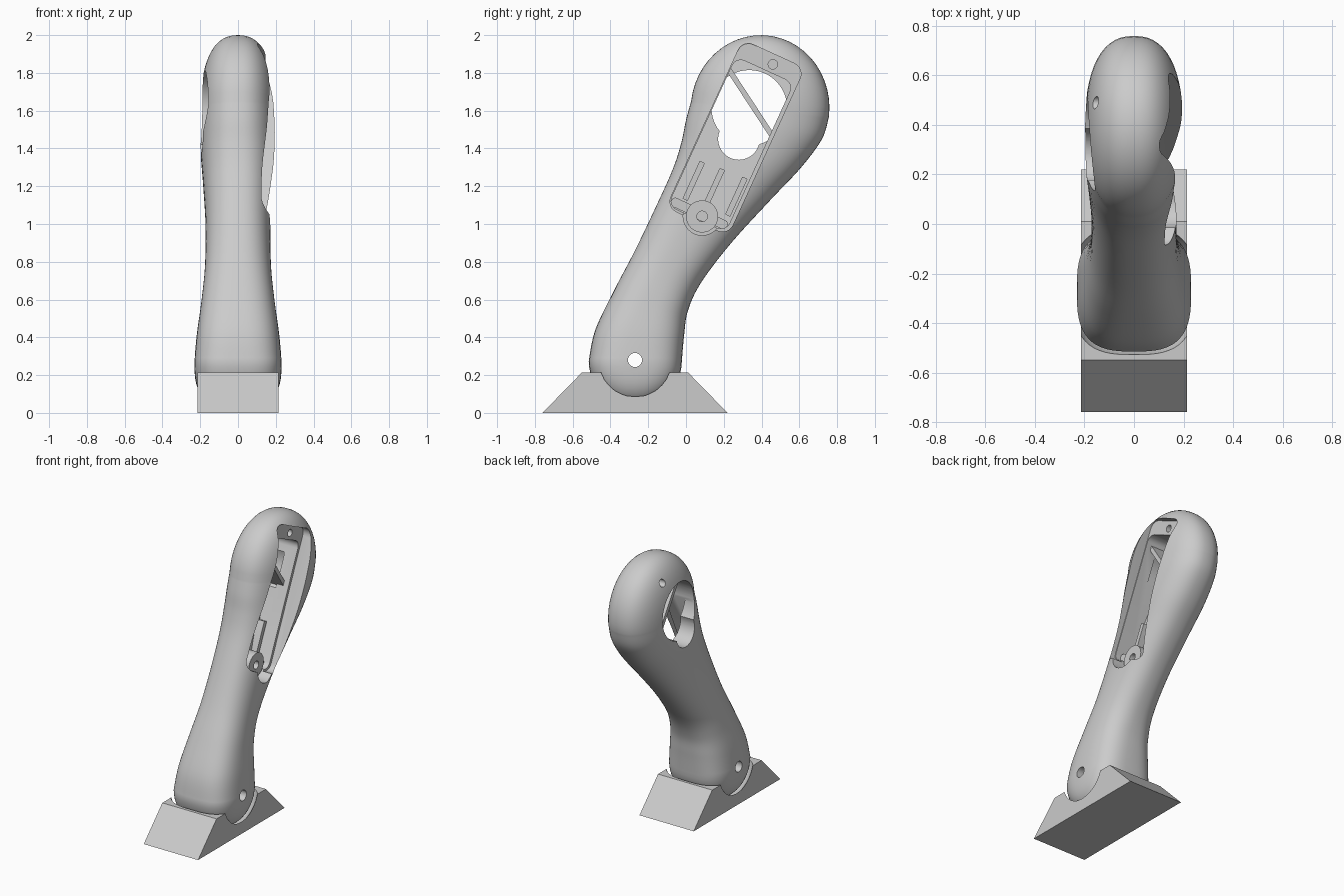
import bpy, bmesh, math
from mathutils import Vector

cube = bpy.data.objects.get("Cube")
if cube:
    bpy.data.objects.remove(cube)

gray = bpy.data.materials.new("plain gray")
gray.use_nodes = True
gray.diffuse_color = (0.6, 0.6, 0.6, 1)
gray.node_tree.nodes["Principled BSDF"].inputs["Base Color"].default_value = (0.6, 0.6, 0.6, 1)


def make(name, rings):
    """Skin a list of equal rings into a closed solid with outward normals."""
    bm = bmesh.new()
    vs = [[bm.verts.new(p) for p in ring] for ring in rings]
    n = len(vs[0])
    for a, b in zip(vs, vs[1:]):
        for i in range(n):
            j = (i + 1) % n
            bm.faces.new((a[i], a[j], b[j], b[i]))
    bm.faces.new(vs[0][::-1])
    bm.faces.new(vs[-1])
    bm.normal_update()
    if bm.calc_volume(signed=True) < 0:
        bmesh.ops.reverse_faces(bm, faces=bm.faces[:])
    mesh = bpy.data.meshes.new(name)
    bm.to_mesh(mesh)
    bm.free()
    mesh.materials.append(gray)
    ob = bpy.data.objects.new(name, mesh)
    bpy.context.collection.objects.link(ob)
    return ob


def prism(name, outline, x0, x1, slope=0.0):
    """Extrude a (y, z) outline along x; slope tilts the floor along the handle."""
    low = [(x0 + slope * (Vector(p) - MID).dot(AXIS), *p) for p in outline]
    return make(name, [low, [(x1, *p) for p in outline]])


def disc(name, y, z, r, x0, x1):
    ring = [(y + r * math.cos(k * math.tau / 48), z + r * math.sin(k * math.tau / 48)) for k in range(48)]
    return prism(name, ring, x0, x1)


def cut(ob, cutters):
    """Subtract the cutters one by one, trying another solver if one fails."""
    for c in cutters:
        for solver in ('EXACT', 'MANIFOLD', 'FLOAT'):
            mod = ob.modifiers.new("cut", 'BOOLEAN')
            mod.operation, mod.object, mod.solver = 'DIFFERENCE', c, solver
            bpy.context.view_layer.update()
            graph = bpy.context.evaluated_depsgraph_get()
            mesh = bpy.data.meshes.new_from_object(ob.evaluated_get(graph))
            ob.modifiers.clear()
            if len(mesh.polygons) > 0:
                ob.data = mesh
                break
        bpy.data.objects.remove(c)


# Slanted frame of the side pocket: AXIS runs up the handle, SIDE across it
MID = Vector((0.262, 1.457))
AXIS = Vector((0.416, 0.909)).normalized()
SIDE = Vector((AXIS.y, -AXIS.x))


def slanted(a0, a1, b0, b1, r):
    """Rounded rectangle in the pocket frame."""
    pts = []
    for ca, cb, start in ((a1 - r, b1 - r, 0), (a0 + r, b1 - r, 1), (a0 + r, b0 + r, 2), (a1 - r, b0 + r, 3)):
        for k in range(7):
            t = (start + k / 6) * math.pi / 2
            p = MID + AXIS * (ca + r * math.cos(t)) + SIDE * (cb + r * math.sin(t))
            pts.append((p.x, p.y))
    return pts


# Handle sections: front y, front z, back y, back z, half thickness, roundness, dome height
SECTIONS = [
    (-.515, .275, -.022, .275, .231, 3, 0),
    (-.48, .44, -.01, .41, .217, 2.8, 0),
    (-.38, .65, .01, .54, .193, 2.6, 0),
    (-.27, .86, .08, .69, .175, 2.4, 0),
    (-.16, 1.09, .24, .90, .172, 2.4, 0),
    (-.07, 1.29, .45, 1.13, .185, 2.4, 0),
    (-.025, 1.43, .61, 1.30, .197, 2.4, 0),
    (.0, 1.55, .72, 1.45, .2, 2.4, 0),
    (.027, 1.65, .757, 1.57, .198, 2.4, 0),
]


def spline(rows, steps=6):
    out = []
    for i in range(len(rows) - 1):
        p0, p1, p2, p3 = (rows[max(0, min(len(rows) - 1, i + k))] for k in (-1, 0, 1, 2))
        for s in range(steps):
            t = s / steps
            out.append([b + t / 2 * (c - a + t * (2 * a - 5 * b + 4 * c - d + t * (3 * (b - c) + d - a)))
                        for a, b, c, d in zip(p0, p1, p2, p3)])
    return out + [list(rows[-1])]


def cap(row, height):
    """Dome that closes an end of the handle, square to its last section."""
    y0, z0, y1, z1, t, n, _ = row
    front, back = Vector((y0, z0)), Vector((y1, z1))
    mid, half = (front + back) / 2, (back - front) / 2
    up = Vector((-half.y, half.x)).normalized() * height
    out = []
    for k in range(1, 13):
        u = math.sin(k / 12 * math.radians(86))
        h = half * math.sqrt(1 - u * u)
        out.append([*(mid + up * u - h), *(mid + up * u + h), t, n, u])
    return out


def handle(name, grow=0.0):
    y0, z0, y1, z1, t, n, u = SECTIONS[0]
    first = (y0 - grow, z0, y1 + grow, z1, t + grow, n, u)
    rows = cap(first, -.245 - grow)[::-1] + spline([first] + SECTIONS[1:]) + cap(SECTIONS[-1], .39)
    rings = []
    for y0, z0, y1, z1, t, n, u in rows:
        ring = []
        for k in range(56):
            c, s = math.cos(k * math.tau / 56), math.sin(k * math.tau / 56)
            v = math.copysign(abs(c) ** (2 / n), c)
            reach = min(1, u * u + (1 - u * u) * v * v)
            x = math.copysign(t * (1 - reach ** (n / 2)) ** (1 / n), s)
            ring.append((x, y0 + (y1 - y0) * (v + 1) / 2, z0 + (z1 - z0) * (v + 1) / 2))
        rings.append(ring)
    return make(name, rings)


# Handle with side pocket, window and pin holes
body = handle("handle")
cut(body, [
    prism("pocket_rim", slanted(-.487, .487, -.18, .18, .06), .09, .5),
    prism("boss_recess", [(.085 + .1 * math.cos(k * math.tau / 48), 1.04 + .1 * math.sin(k * math.tau / 48))
                          for k in range(48)], .02, .5),
    prism("pocket", slanted(-.475, .39, -.175, .16, .05), -.08, .5, -.1),
    disc("window", .335, 1.615, .2, -.5, 0),
    disc("window_lobe", .28, 1.45, .11, -.5, 0),
    disc("upper_screw_hole", .46, 1.845, .025, 0, .5),
    disc("upper_pin_hole", .49, 1.865, .025, -.5, -.04),
    disc("pivot_hole", -.27, .28, .037, -.5, .5),
])

# Foot block with a socket for the round end of the handle
foot = prism("foot", [(-.76, 0), (.22, 0), (.01, .215), (-.55, .215)], -.215, .215)
cut(foot, [handle("socket", 0.02)])

# Screw boss and its flange at the lower end of the pocket
boss = disc("screw_boss", .085, 1.04, .085, -.05, .085)
cut(boss, [disc("screw_hole", .085, 1.04, .028, 0, .2)])
flange = prism("boss_flange", slanted(-.47, -.42, -.17, .155, .02), .02, .05)
cut(flange, [disc("flange_hole", .085, 1.04, .08, -.2, .2)])

# Ribs on the pocket floor
for i, (a, b) in enumerate(((-.30, -.106), (-.29, .006), (-.282, .134))):
    prism(f"floor_rib_{i + 1}", slanted(a - .11, a + .11, b - .015, b + .015, .004), -.08, 0)

# Thin brace across the window
p, q = Vector((.215, 1.835)), Vector((.49, 1.415))
off = Vector((q.y - p.y, p.x - q.x)).normalized() * .014
prism("window_brace", [tuple(v) for v in (p + off, q + off, q - off, p - off)], -.11, .05)

for ob in list(bpy.context.collection.objects):
    if ob.type == 'MESH' and ob.data.materials and ob.data.materials[0] == gray:
        bpy.ops.object.select_all(action='DESELECT')
        ob.select_set(True)
        bpy.context.view_layer.objects.active = ob
        bpy.ops.object.shade_smooth_by_angle(angle=math.radians(35))
